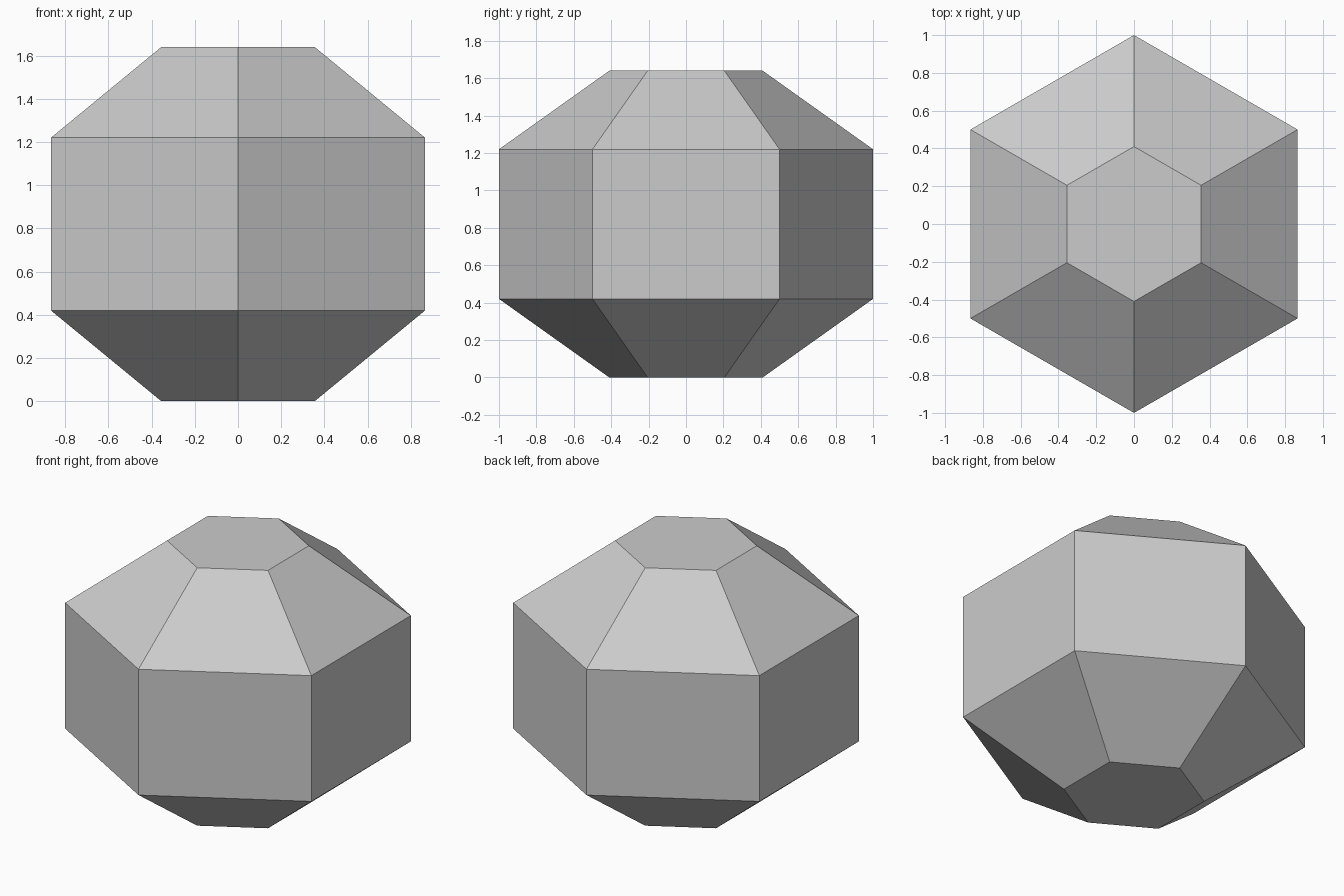
import bpy, bmesh, math

if "Cube" in bpy.data.objects:
    bpy.data.objects.remove(bpy.data.objects["Cube"])

SIDES = 6
# (radius, height) of each hexagonal ring, bottom to top
PROFILE = [(0.41, 0.0), (1.0, 0.42), (1.0, 1.22), (0.41, 1.64)]

grey = bpy.data.materials.new("light_grey")
grey.diffuse_color = (0.6, 0.6, 0.6, 1)
grey.use_nodes = True
grey.node_tree.nodes["Principled BSDF"].inputs["Base Color"].default_value = grey.diffuse_color

bm = bmesh.new()

# Rings with a corner pointing to the front and back
rings = []
for radius, z in PROFILE:
    ring = []
    for i in range(SIDES):
        a = math.pi / 2 + i * math.tau / SIDES
        ring.append(bm.verts.new((radius * math.cos(a), radius * math.sin(a), z)))
    rings.append(ring)

# Sloped and upright side faces
for low, high in zip(rings, rings[1:]):
    for i in range(SIDES):
        j = (i + 1) % SIDES
        bm.faces.new((low[i], low[j], high[j], high[i]))

# Flat bottom and top
bm.faces.new(rings[0][::-1])
bm.faces.new(rings[-1])

mesh = bpy.data.meshes.new("faceted_hexagonal_body")
bm.to_mesh(mesh)
bm.free()
mesh.materials.append(grey)
body = bpy.data.objects.new("faceted_hexagonal_body", mesh)
bpy.context.collection.objects.link(body)
